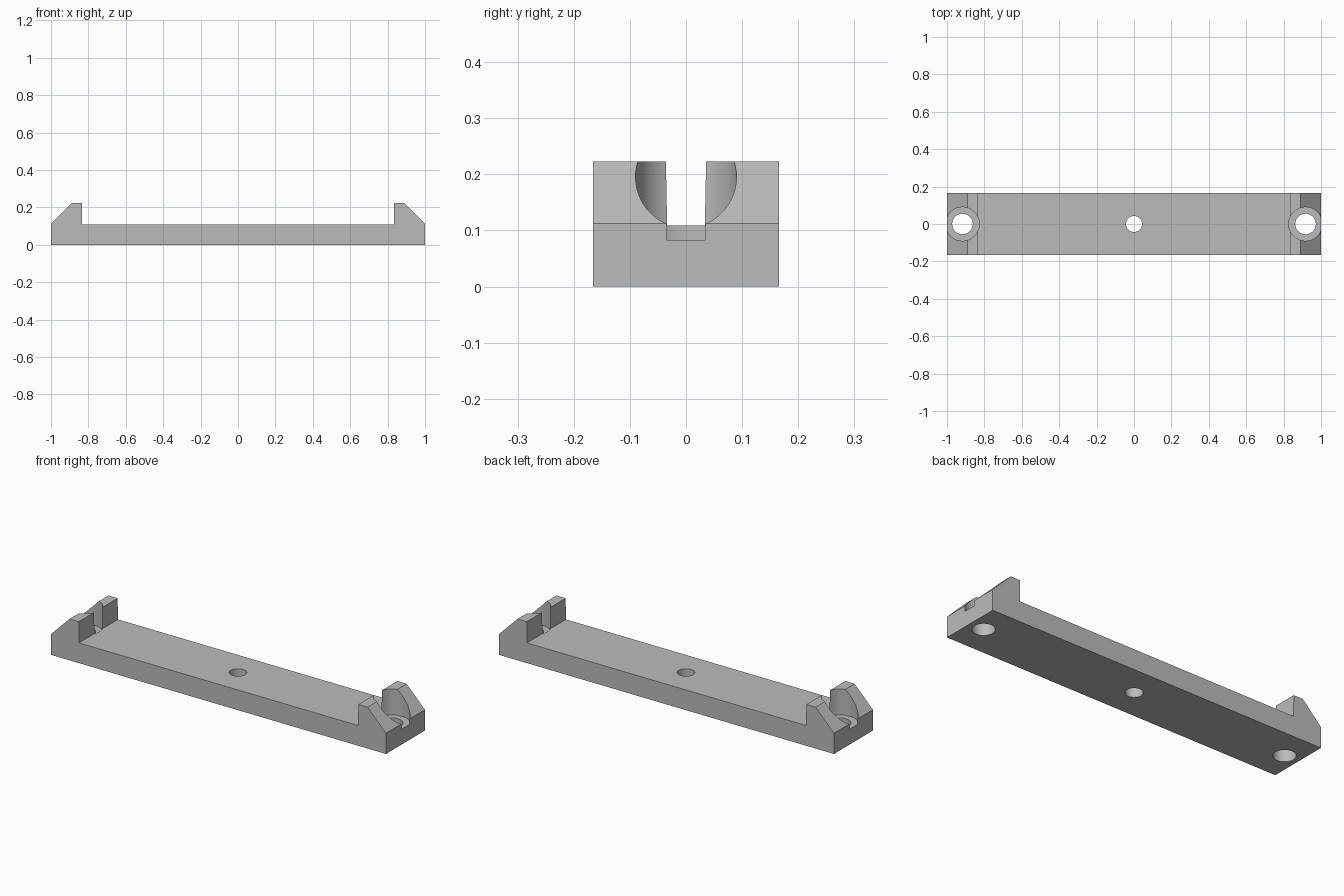
import bpy
import bmesh
import math

if "Cube" in bpy.data.objects:
    bpy.data.objects.remove(bpy.data.objects["Cube"], do_unlink=True)

HALF_DEPTH = 0.166
END_HOLE_X = 0.917

grey = bpy.data.materials.new("plain grey")
grey.use_nodes = True
COLOUR = (0.5, 0.5, 0.5, 1)
grey.diffuse_color = COLOUR
grey.node_tree.nodes["Principled BSDF"].inputs["Base Color"].default_value = COLOUR


def extrude_profile(name, points):
    """Extrude an x-z outline along the depth of the bar."""
    bm = bmesh.new()
    face = bm.faces.new([bm.verts.new((x, -HALF_DEPTH, z)) for x, z in points])
    result = bmesh.ops.extrude_face_region(bm, geom=[face])
    verts = [v for v in result["geom"] if isinstance(v, bmesh.types.BMVert)]
    bmesh.ops.translate(bm, verts=verts, vec=(0, 2 * HALF_DEPTH, 0))
    bmesh.ops.recalc_face_normals(bm, faces=bm.faces)
    mesh = bpy.data.meshes.new(name)
    bm.to_mesh(mesh)
    bm.free()
    obj = bpy.data.objects.new(name, mesh)
    bpy.context.collection.objects.link(obj)
    mesh.materials.append(grey)
    return obj


def cut_hole(target, x, radius, bottom, top=0.4):
    """Cut a vertical round hole and discard the cutter."""
    bpy.ops.mesh.primitive_cylinder_add(vertices=64, radius=radius, depth=top - bottom,
                                        location=(x, 0, (top + bottom) / 2))
    cutter = bpy.context.object
    cutter.hide_render = True
    cutter.data.materials.append(grey)
    mod = target.modifiers.new("hole", "BOOLEAN")
    mod.operation = "DIFFERENCE"
    mod.solver = "EXACT"
    mod.object = cutter
    bpy.ops.object.select_all(action="DESELECT")
    target.select_set(True)
    bpy.context.view_layer.objects.active = target
    bpy.ops.object.modifier_apply(modifier=mod.name)
    bpy.data.objects.remove(cutter, do_unlink=True)


# Bar with a raised, outward sloping jaw at each end
right_half = [(1, 0), (1, 0.112), (0.89, 0.223), (0.8345, 0.223), (0.8335, 0.109)]
left_half = [(-x, z) for x, z in reversed(right_half)]
bar = extrude_profile("mounting_bar", right_half + left_half)

# Centre hole, then the counterbored screw hole in each jaw
cut_hole(bar, 0, 0.043, -0.1)
for side in (-1, 1):
    cut_hole(bar, side * END_HOLE_X, 0.09, 0.083)
    cut_hole(bar, side * END_HOLE_X, 0.055, -0.1)

bpy.ops.object.shade_smooth_by_angle(angle=math.radians(30))
